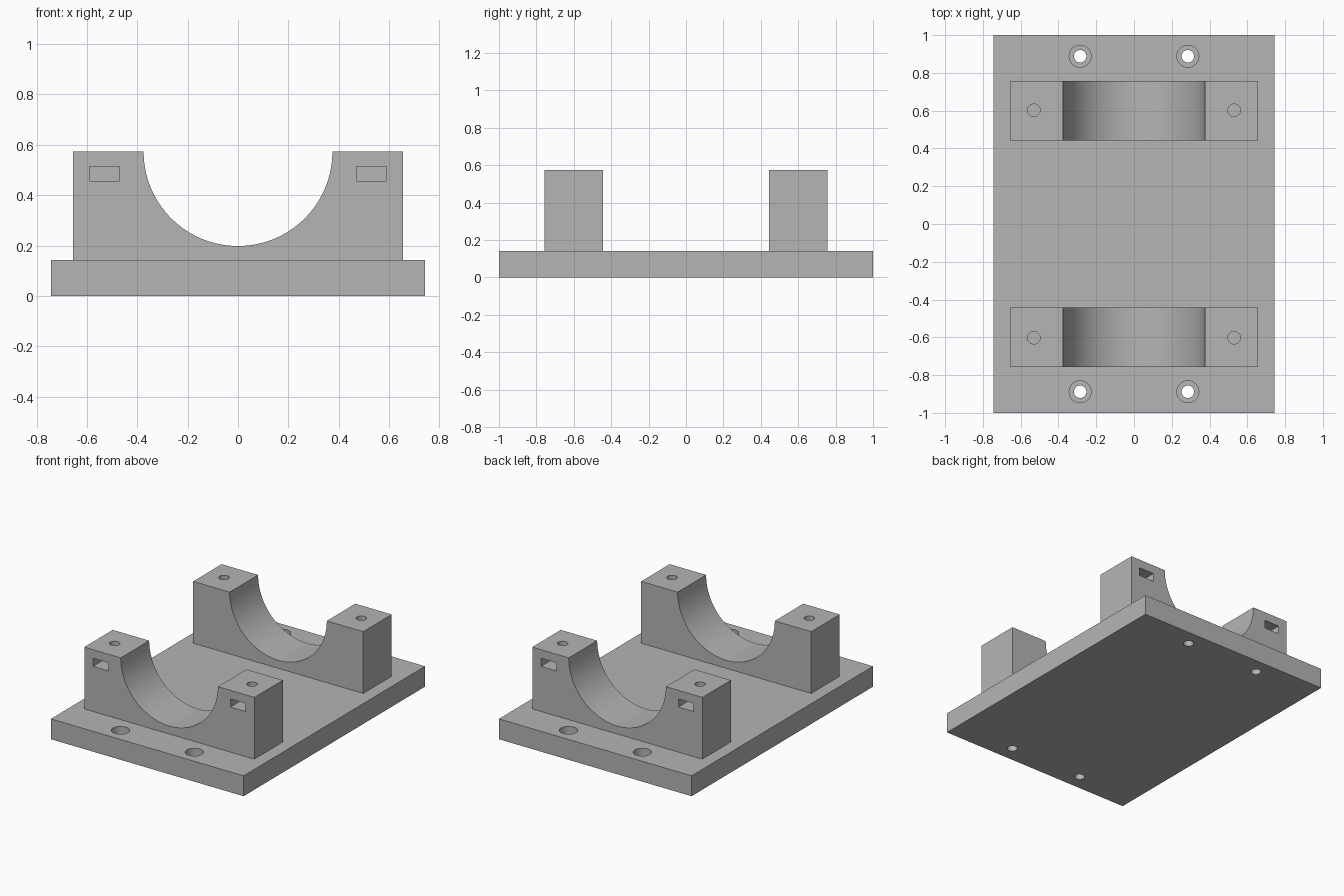
import bpy

if "Cube" in bpy.data.objects:
    bpy.data.objects.remove(bpy.data.objects["Cube"], do_unlink=True)

grey = bpy.data.materials.new("matte_grey")
grey.use_nodes = True
colour = (0.46, 0.46, 0.46, 1)
grey.diffuse_color = colour
grey.node_tree.nodes["Principled BSDF"].inputs["Base Color"].default_value = colour

PLATE_TOP = 0.142
BLOCK_TOP = 0.573


def box(name, x, y, z):
    """Box from (min, max) ranges on each axis."""
    spans = (x, y, z)
    bpy.ops.mesh.primitive_cube_add(size=1, location=[(a + b) / 2 for a, b in spans])
    ob = bpy.context.object
    ob.name = name
    ob.scale = [b - a for a, b in spans]
    bpy.ops.object.transform_apply(location=True, rotation=False, scale=True)
    ob.data.materials.append(grey)
    return ob


def cylinder(name, x, y, z, radius, sides=48):
    """Upright cylinder spanning the z range."""
    bpy.ops.mesh.primitive_cylinder_add(vertices=sides, radius=radius, depth=z[1] - z[0],
                                        location=(x, y, sum(z) / 2))
    ob = bpy.context.object
    ob.name = name
    ob.data.materials.append(grey)
    return ob


def cut(target, cutter):
    """Subtract a cutter and remove it."""
    mod = target.modifiers.new("cut", 'BOOLEAN')
    mod.operation = 'DIFFERENCE'
    mod.solver = 'EXACT'
    mod.object = cutter
    cutter.hide_render = True
    bpy.context.view_layer.objects.active = target
    bpy.ops.object.modifier_apply(modifier=mod.name)
    bpy.data.objects.remove(cutter, do_unlink=True)


def smooth(ob):
    bpy.ops.object.select_all(action='DESELECT')
    ob.select_set(True)
    bpy.context.view_layer.objects.active = ob
    bpy.ops.object.shade_smooth_by_angle()


# Base plate with four counterbored mounting holes
plate = box("base_plate", (-0.743, 0.743), (-1, 1), (0, PLATE_TOP))
for sx in (-1, 1):
    for sy in (-1, 1):
        x, y = sx * 0.285, sy * 0.888
        cut(plate, cylinder("bolt_hole", x, y, (-0.1, 0.3), 0.033))
        cut(plate, cylinder("bolt_head_recess", x, y, (0.06, 0.3), 0.058))
smooth(plate)

# Two saddle blocks, each with a half-round cradle, screw holes and nut slots
for side, sy in (("front", -1), ("back", 1)):
    ys = sorted((sy * 0.443, sy * 0.757))
    block = box(side + "_saddle", (-0.656, 0.656), ys, (PLATE_TOP, BLOCK_TOP))

    cradle = cylinder("cradle", 0, 0, (-0.3, 0.3), 0.375, 128)
    cradle.rotation_euler.x = 1.5707963
    cradle.location = (0, sy * 0.6, BLOCK_TOP)
    cut(block, cradle)

    for sx in (-1, 1):
        x = sx * 0.53
        cut(block, cylinder("screw_hole", x, sy * 0.602, (0.36, 0.7), 0.033))
        slot_y = sorted((sy * 0.54, sy * 0.9))
        cut(block, box("nut_slot", (x - 0.059, x + 0.059), slot_y, (0.456, 0.513)))
    smooth(block)
